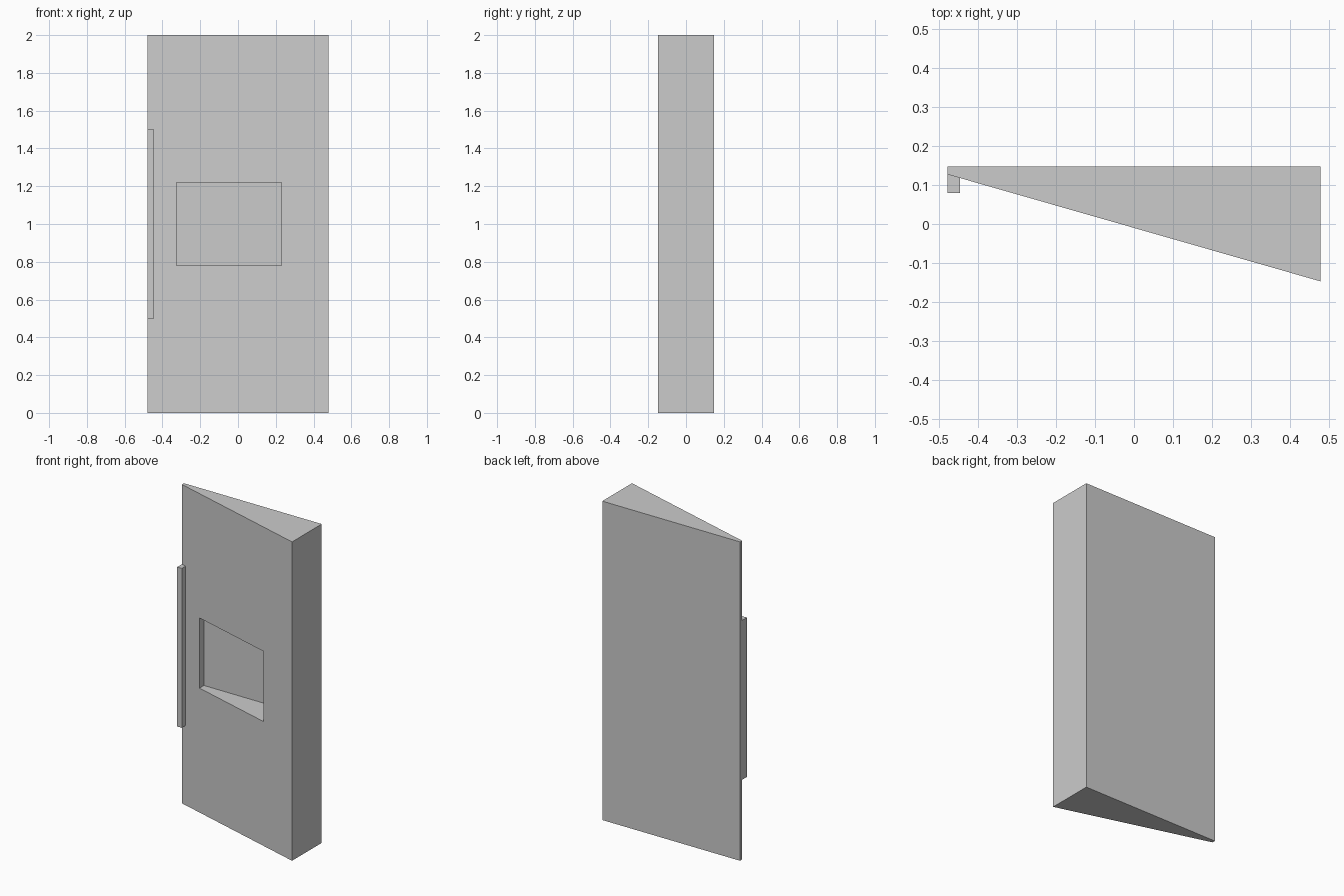
import bpy

if "Cube" in bpy.data.objects:
    bpy.data.objects.remove(bpy.data.objects["Cube"])


def prism(name, profile, z0, z1):
    """Extrude a top-view outline (counter-clockwise) from z0 to z1."""
    n = len(profile)
    verts = [(x, y, z) for z in (z0, z1) for x, y in profile]
    faces = [tuple(range(n))[::-1], tuple(range(n, 2 * n))]
    faces += [(i, (i + 1) % n, n + (i + 1) % n, n + i) for i in range(n)]
    mesh = bpy.data.meshes.new(name)
    mesh.from_pydata(verts, [], faces)
    obj = bpy.data.objects.new(name, mesh)
    bpy.context.collection.objects.link(obj)
    return obj


def rect(x0, x1, y0, y1):
    return [(x0, y0), (x1, y0), (x1, y1), (x0, y1)]


W, D, THIN = 0.478, 0.147, 0.02
edge_y = D - THIN  # front of the thin left edge


def front_y(x):
    """Depth of the sloping front face at x."""
    return edge_y + (-D - edge_y) * (x + W) / (2 * W)


# Wedge-shaped panel
panel = prism("wedge_panel", [(-W, edge_y), (W, -D), (W, D), (-W, D)], 0, 2)

# Rectangular recess in the sloping face, with its back parallel to the rear
cutter = prism("recess_cutter", rect(-0.325, 0.23, -0.4, edge_y), 0.78, 1.22)
cutter.hide_render = True
cutter.hide_set(True)
cutter.display_type = 'WIRE'
cut = panel.modifiers.new("recess", 'BOOLEAN')
cut.operation = 'DIFFERENCE'
cut.solver = 'EXACT'
cut.object = cutter

# Vertical handle strip along the thin edge, fitted to the slope
hx = -0.446
prism("edge_handle", [(-W, 0.08), (hx, 0.08), (hx, front_y(hx)), (-W, edge_y)], 0.5, 1.5)
